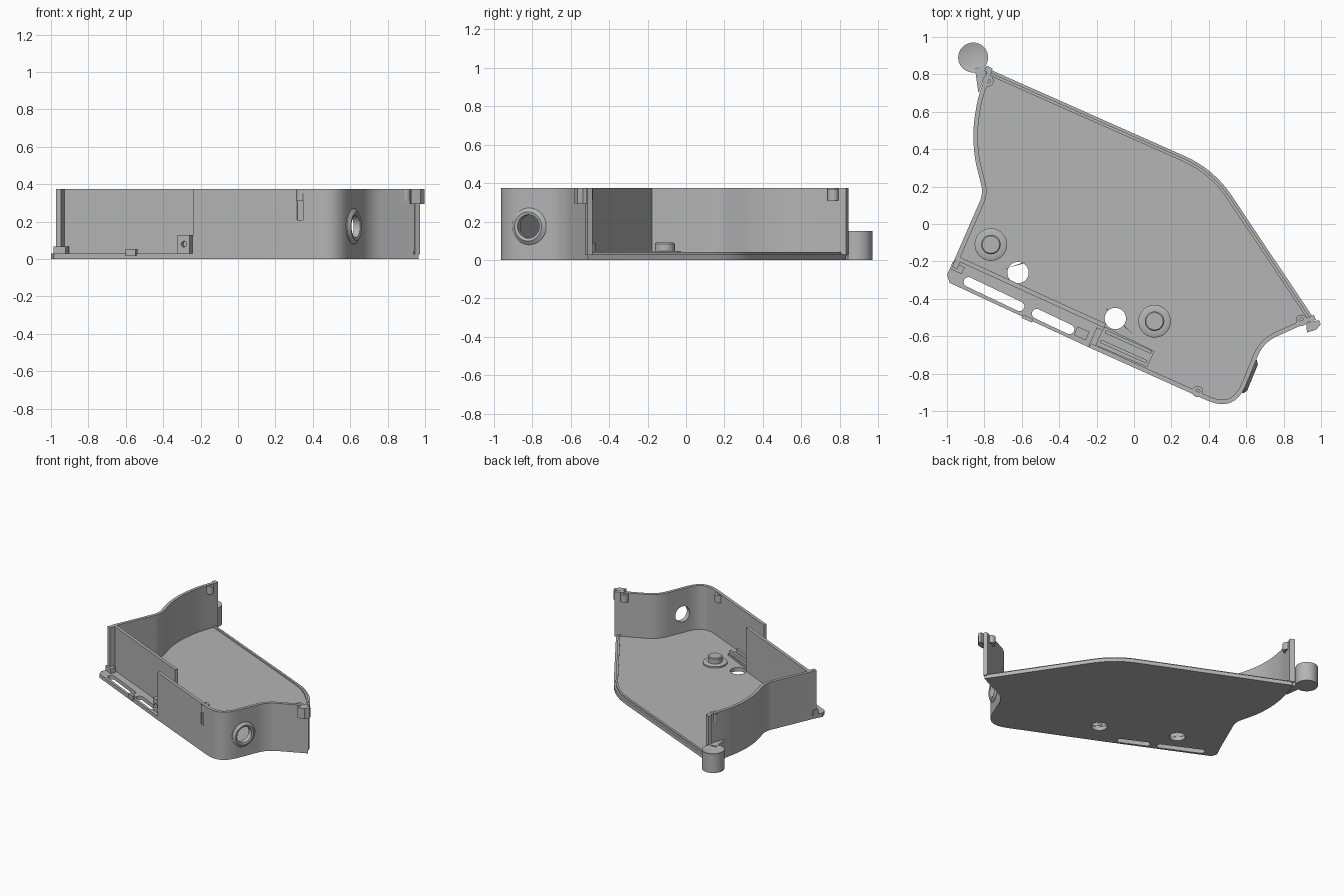
import bpy, bmesh, math
from mathutils import Vector

old = bpy.data.objects.get("Cube")
if old:
    bpy.data.objects.remove(old, do_unlink=True)

grey = bpy.data.materials.new("plain grey")
grey.use_nodes = True
colour = (0.46, 0.46, 0.46, 1)
grey.diffuse_color = colour
grey.node_tree.nodes["Principled BSDF"].inputs["Base Color"].default_value = colour

TOP, FLOOR = 0.375, 0.03
SLOPE = math.atan2(-0.45, 1)   # direction of the long front side


def finish(name, bm):
    bmesh.ops.recalc_face_normals(bm, faces=bm.faces)
    mesh = bpy.data.meshes.new(name)
    bm.to_mesh(mesh)
    bm.free()
    mesh.materials.append(grey)
    ob = bpy.data.objects.new(name, mesh)
    bpy.context.collection.objects.link(ob)
    return ob


def prism(name, pts, z0, z1):
    bm = bmesh.new()
    face = bm.faces.new([bm.verts.new((p[0], p[1], z0)) for p in pts])
    new = bmesh.ops.extrude_face_region(bm, geom=[face])["geom"]
    verts = [g for g in new if isinstance(g, bmesh.types.BMVert)]
    bmesh.ops.translate(bm, verts=verts, vec=(0, 0, z1 - z0))
    return finish(name, bm)


def rounded(pts, closed=False, steps=8):
    """Points are (x, y, trim): corners with a trim become curves."""
    out, n = [], len(pts)
    for i, (x, y, d) in enumerate(pts):
        p = Vector((x, y))
        if d == 0 or (not closed and i in (0, n - 1)):
            out.append(p)
            continue
        a = p + (Vector(pts[i - 1][:2]) - p).normalized() * d
        b = p + (Vector(pts[(i + 1) % n][:2]) - p).normalized() * d
        for k in range(steps + 1):
            t = k / steps
            out.append(a * (1 - t) ** 2 + p * 2 * t * (1 - t) + b * t * t)
    return out


def offset(path, dist):
    """Shift an open path to its left with mitred corners."""
    out = []
    for i, p in enumerate(path):
        d0 = (p - path[i - 1]).normalized() if i else None
        d1 = (path[i + 1] - p).normalized() if i < len(path) - 1 else d0
        d0 = d0 or d1
        n0, n1 = Vector((-d0.y, d0.x)), Vector((-d1.y, d1.x))
        m = (n0 + n1).normalized()
        out.append(p + m * dist / max(m.dot(n1), 0.3))
    return out


def ribbon(name, path, near, far, z0, z1):
    return prism(name, offset(path, near) + offset(path, far)[::-1], z0, z1)


def capsule(p, q, r, steps=10):
    p, q = Vector(p), Vector(q)
    a = math.atan2(q.y - p.y, q.x - p.x) - math.pi / 2
    pts = []
    for c, start in ((q, a), (p, a + math.pi)):
        for k in range(steps + 1):
            t = start + math.pi * k / steps
            pts.append(c + Vector((math.cos(t), math.sin(t))) * r)
    return pts


def circle(x, y, r, n=32):
    return [(x + r * math.cos(math.tau * k / n), y + r * math.sin(math.tau * k / n)) for k in range(n)]


def lathe(name, profile, loc, closed=False, n=40):
    bm = bmesh.new()
    vs = [bm.verts.new((r, 0, z)) for r, z in profile]
    es = [bm.edges.new(e) for e in zip(vs, vs[1:] + (vs[:1] if closed else []))]
    bmesh.ops.spin(bm, geom=vs + es, cent=(0, 0, 0), axis=(0, 0, 1), angle=math.tau, steps=n)
    bmesh.ops.remove_doubles(bm, verts=bm.verts, dist=1e-4)
    ob = finish(name, bm)
    ob.location = loc
    return ob


def box(name, loc, size, angle=SLOPE):
    bm = bmesh.new()
    bmesh.ops.create_cube(bm, size=1)
    bmesh.ops.scale(bm, verts=bm.verts, vec=size)
    ob = finish(name, bm)
    ob.location = loc
    ob.rotation_euler.z = angle
    return ob


def cut(target, cutter):
    cutter.hide_render = True
    mod = target.modifiers.new("cut", "BOOLEAN")
    mod.operation, mod.solver, mod.object = "DIFFERENCE", "EXACT", cutter
    bpy.context.view_layer.update()
    bpy.context.view_layer.objects.active = target
    bpy.ops.object.modifier_apply(modifier=mod.name)
    bpy.data.objects.remove(cutter, do_unlink=True)


# Outlines
left = [(-0.78, 0.83, 0), (-0.837, 0.67, 0.07), (-0.862, 0.5, 0.07), (-0.853, 0.35, 0.07),
        (-0.805, 0.165, 0.05), (-0.96, -0.19, 0)]
front = [(-0.24, -0.66, 0), (0.537, -1.009, 0.16), (0.692, -0.633, 0.08), (0.965, -0.51, 0)]
back = [(0.965, -0.51, 0), (0.427, 0.294, 0.17), (-0.78, 0.83, 0)]
plate = [(-1.0, -0.27, 0), (-0.985, -0.315, 0)]
holes = [(-0.62, -0.26), (-0.10, -0.505)]

# Floor with flange, slots and round holes
floor = prism("floor", rounded(left + plate + front + back[1:2], True), 0, FLOOR)
for p, q in (((-0.885, -0.31), (-0.612, -0.44)), ((-0.52, -0.48), (-0.345, -0.563))):
    cut(floor, prism("slot_cutter", capsule(p, q, 0.026), -0.1, 0.2))
for x, y in holes:
    cut(floor, prism("hole_cutter", circle(x, y, 0.057), -0.1, 0.2))
ribbon("floor_rim", rounded(back), 0.014, 0.03, FLOOR - 0.005, 0.042)

# Walls
ribbon("left_wall", rounded(left + [(-0.16, -0.555, 0)]), 0, 0.024, FLOOR, TOP)
wall = ribbon("front_wall", rounded(front), 0, 0.024, FLOOR, TOP)
cut(wall, box("recess_cutter", (0.33, -0.918, 0.27), (0.035, 0.024, 0.12)))

# Round port in the right side
port_at, port_dir = Vector((0.617, -0.815, 0.175)), Vector((0.925, -0.381, 0))
turn = port_dir.to_track_quat("Z", "Y").to_euler()
hole = lathe("port_cutter", [(0, -0.1), (0.062, -0.1), (0.062, 0.1), (0, 0.1)], port_at)
hole.rotation_euler = turn
cut(wall, hole)
ring = lathe("port_ring", [(0.061, -0.024), (0.09, -0.02), (0.096, 0.003), (0.076, 0.018), (0.061, 0.014)],
             port_at, True)
ring.rotation_euler = turn

# Drilled bosses: a tall one tied to the wall and a low one
tall = [(-0.82, -0.26, 0), (-0.575, -0.37, 0), (-0.545, -0.25, 0.06), (-0.6, -0.175, 0.05), (-0.69, -0.245, 0.04)]
low = [(-0.18, -0.56, 0), (0.08, -0.66, 0), (-0.02, -0.58, 0.04), (-0.025, -0.455, 0.05),
       (-0.12, -0.42, 0.05), (-0.18, -0.475, 0.04)]
for name, shape, (x, y), z in (("tall_boss", tall, holes[0], TOP - 0.005), ("low_boss", low, holes[1], 0.09)):
    boss = prism(name, rounded(shape, True), FLOOR - 0.002, z)
    cut(boss, prism("boss_cutter", circle(x, y, 0.057), -0.1, 0.6))

# Floor posts with flanges
for i, (x, y) in enumerate(((-0.765, -0.11), (0.11, -0.52))):
    lathe(f"floor_post_{i + 1}", [(0.087, 0.025), (0.087, 0.042), (0.078, 0.047), (0.052, 0.047),
                                  (0.052, 0.084), (0.046, 0.09), (0, 0.09)], (x, y, 0))

# Corner cylinder with a conical cup, and its web
lathe("corner_cylinder", [(0, 0), (0.08, 0), (0.08, 0.15), (0.074, 0.15), (0, 0.11)], (-0.86, 0.89, 0))
prism("corner_web", [(-0.85, 0.83), (-0.832, 0.7), (-0.785, 0.82), (-0.80, 0.85)], 0, 0.15)

# Screw bosses under the rim of the walls
for i, (x, y) in enumerate(((-0.78, 0.765), (0.895, -0.515), (0.34, -0.895))):
    lathe(f"screw_boss_{i + 1}", [(0.012, 0.31), (0.03, 0.31), (0.03, 0.37), (0.012, 0.37)], (x, y, 0), True, 20)

# Clip at the right corner and strips at the wall ends
prism("corner_clip", [(0.92, -0.53), (0.925, -0.58), (0.975, -0.565), (0.998, -0.535), (0.99, -0.515), (0.955, -0.52)],
      0.295, TOP)
box("back_wall_end", (-0.778, 0.825, 0.2), (0.035, 0.03, 0.35))
box("right_wall_end", (0.953, -0.505, 0.2), (0.03, 0.028, 0.35), 0.42)
box("left_wall_end", (-0.95, -0.215, 0.2), (0.03, 0.045, 0.35))

# Guide block, rails and cross piece beside the wall gap
prism("guide_block", [(-0.155, -0.55), (0.11, -0.68), (0.07, -0.765), (-0.225, -0.64)], FLOOR - 0.005, 0.045)
for i, (x, y) in enumerate(((-0.03, -0.63), (-0.055, -0.682))):
    box(f"guide_rail_{i + 1}", (x, y, 0.055), (0.27, 0.018, 0.04))
box("cross_piece", (-0.205, -0.61, 0.075), (0.035, 0.11, 0.1))
tab = box("screw_tab", (-0.28, -0.585, 0.08), (0.07, 0.05, 0.1))
drill = lathe("tab_cutter", [(0, -0.1), (0.016, -0.1), (0.016, 0.03), (0, 0.03)], (-0.29, -0.61, 0.08), n=16)
drill.rotation_euler = (-math.pi / 2, 0, SLOPE)
cut(tab, drill)
box("left_tab", (-0.945, -0.235, 0.045), (0.07, 0.04, 0.045))
box("middle_tab", (-0.57, -0.505, 0.035), (0.06, 0.02, 0.035))

# Smooth the curves, keep the edges
bpy.ops.object.select_all(action="DESELECT")
for ob in bpy.context.collection.objects:
    if ob.type == "MESH" and grey.name in ob.data.materials:
        ob.select_set(True)
        bpy.context.view_layer.objects.active = ob
bpy.ops.object.shade_smooth_by_angle(angle=math.radians(30))
